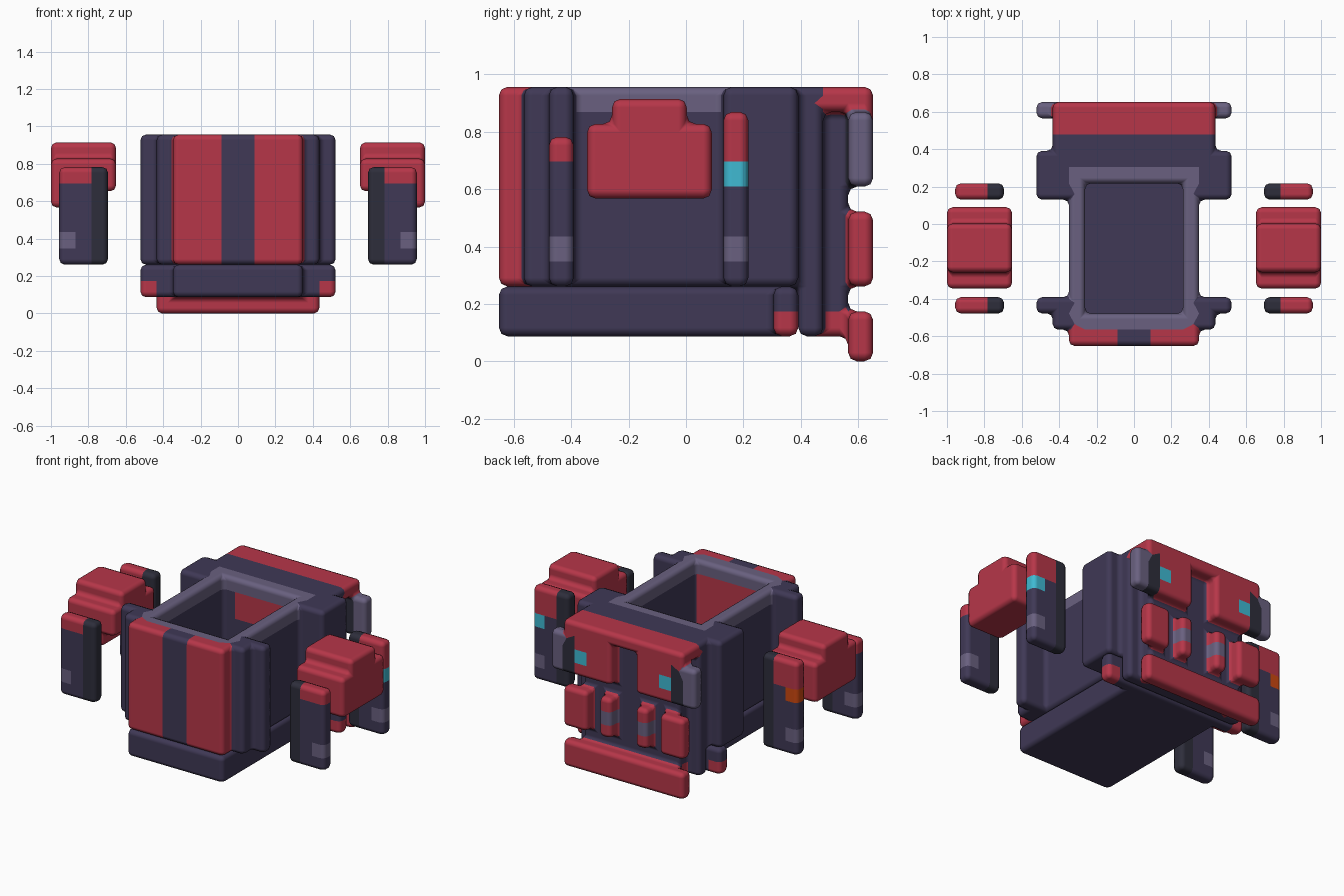
import bpy, bmesh, math

if "Cube" in bpy.data.objects:
    bpy.data.objects.remove(bpy.data.objects["Cube"])

U = 2 / 23            # block size
Y0 = -7.5 * U         # front of the model

COLOURS = {
    "red": (0.47, 0.037, 0.066), "navy": (0.050, 0.040, 0.092),
    "purple": (0.142, 0.118, 0.215), "charcoal": (0.027, 0.027, 0.044),
    "cyan": (0.050, 0.49, 0.65), "orange": (0.60, 0.065, 0.005),
}
NAMES = list(COLOURS)
MATS = []
for name, rgb in COLOURS.items():
    m = bpy.data.materials.new(name)
    m.diffuse_color = (*rgb, 1)
    m.use_nodes = True
    m.node_tree.nodes["Principled BSDF"].inputs["Base Color"].default_value = m.diffuse_color
    MATS.append(m)


def fill(cells, colour, x0, x1, y0, y1, z0, z1, both=False):
    """Fill a range of blocks; colour None clears it; both repeats it at -x."""
    for x in range(x0, x1):
        for y in range(y0, y1):
            for z in range(z0, z1):
                for c in ((x, y, z), (-1 - x, y, z))[:2 if both else 1]:
                    if colour is None:
                        cells.pop(c, None)
                    else:
                        cells[c] = NAMES.index(colour)


def build(name, cells, origin=(0, Y0, 0), flip=1):
    """Skin the filled blocks with one surface and round its edges."""
    bm = bmesh.new()
    verts = {}

    def vert(p):
        if p not in verts:
            verts[p] = bm.verts.new((flip * (origin[0] + p[0] * U),
                                     origin[1] + p[1] * U, origin[2] + p[2] * U))
        return verts[p]

    for c, mat in cells.items():
        for axis in range(3):
            a, b = (axis + 1) % 3, (axis + 2) % 3
            for side in (0, 1):
                n = list(c)
                n[axis] += 2 * side - 1
                if tuple(n) in cells:
                    continue
                loop = []
                for da, db in ((0, 0), (1, 0), (1, 1), (0, 1)):
                    p = list(c)
                    p[axis] += side
                    p[a] += da
                    p[b] += db
                    loop.append(vert(tuple(p)))
                if (side == 0) != (flip < 0):
                    loop.reverse()
                f = bm.faces.new(loop)
                f.material_index = mat
                f.smooth = True
    me = bpy.data.meshes.new(name)
    bm.to_mesh(me)
    bm.free()
    for m in MATS:
        me.materials.append(m)
    ob = bpy.data.objects.new(name, me)
    bpy.context.collection.objects.link(ob)
    bev = ob.modifiers.new("rounding", "BEVEL")
    bev.width = 0.03
    bev.segments = 2
    bev.limit_method = "ANGLE"
    bev.angle_limit = math.radians(40)
    bev.harden_normals = True
    return ob


# Base slab with small side feet
base = {}
fill(base, "navy", -4, 4, 0, 12, 1, 3)
fill(base, "navy", 4, 6, 11, 12, 1, 3, True)
fill(base, "red", 5, 6, 11, 12, 1, 2, True)
build("base", base)

# Body shell with open cabin
body = {}
fill(body, "navy", -4, 4, 1, 13, 3, 11)
fill(body, "purple", -4, 4, 1, 11, 10, 11)
fill(body, "red", -3, 3, 1, 2, 3, 10)
fill(body, "red", -2, 2, 10, 11, 8, 10)
fill(body, None, -3, 3, 2, 10, 3, 11)
# Front panel with centre stripe
fill(body, "red", -4, 4, 0, 1, 3, 11)
fill(body, "navy", -1, 1, 0, 1, 3, 11)
# Front pillars
fill(body, "navy", 4, 5, 1, 3, 3, 11, True)
fill(body, "navy", 5, 6, 2, 3, 3, 11, True)
# Rear pillars
fill(body, "navy", 4, 6, 9, 12, 3, 11, True)
fill(body, "navy", -5, 5, 12, 13, 1, 11)
# Back plate and top cap
fill(body, "navy", -4, 4, 13, 14, 2, 10)
fill(body, "red", -4, 4, 13, 14, 1, 2)
fill(body, "red", -5, 5, 13, 15, 10, 11)
# Upper back panels, lamps and side tabs
fill(body, "red", 1, 4, 14, 15, 7, 10, True)
fill(body, "cyan", 3, 4, 14, 15, 8, 9, True)
fill(body, "charcoal", 4, 5, 14, 15, 7, 10, True)
fill(body, "purple", 5, 6, 14, 15, 7, 10, True)
# Lower back blocks and banded posts
fill(body, "red", 3, 5, 14, 15, 3, 6, True)
fill(body, "red", 1, 2, 14, 15, 3, 6, True)
fill(body, "purple", 1, 2, 14, 15, 4, 5, True)
# Rear bumper
fill(body, "red", -5, 5, 14, 15, 0, 2)
build("body", body)

# Floating side parts, mirrored
for flip, side, lamp in ((1, "right", "cyan"), (-1, "left", "orange")):
    for label, y, top in (("front", 2, 9), ("rear", 9, 10)):
        leg = {}
        fill(leg, "navy", 1, 3, y, y + 1, 3, 8)
        fill(leg, "red", 1, 3, y, y + 1, 8, top)
        fill(leg, "charcoal", 0, 1, y, y + 1, 3, top)
        fill(leg, "purple", 2, 3, y, y + 1, 4, 5)
        if label == "rear":
            fill(leg, lamp, 2, 3, y, y + 1, 7, 8)
        build(f"{label}_{side}_leg", leg, (0.695, Y0, 0), flip)
    pod = {}
    fill(pod, "red", 0, 4, 0, 5, 0, 3)
    fill(pod, "red", 0, 4, 1, 4, 3, 4)
    fill(pod, None, 0, 1, 0, 5, 0, 1)
    build(f"{side}_shoulder", pod, (1 - 4 * U, -0.345, 0.567), flip)
